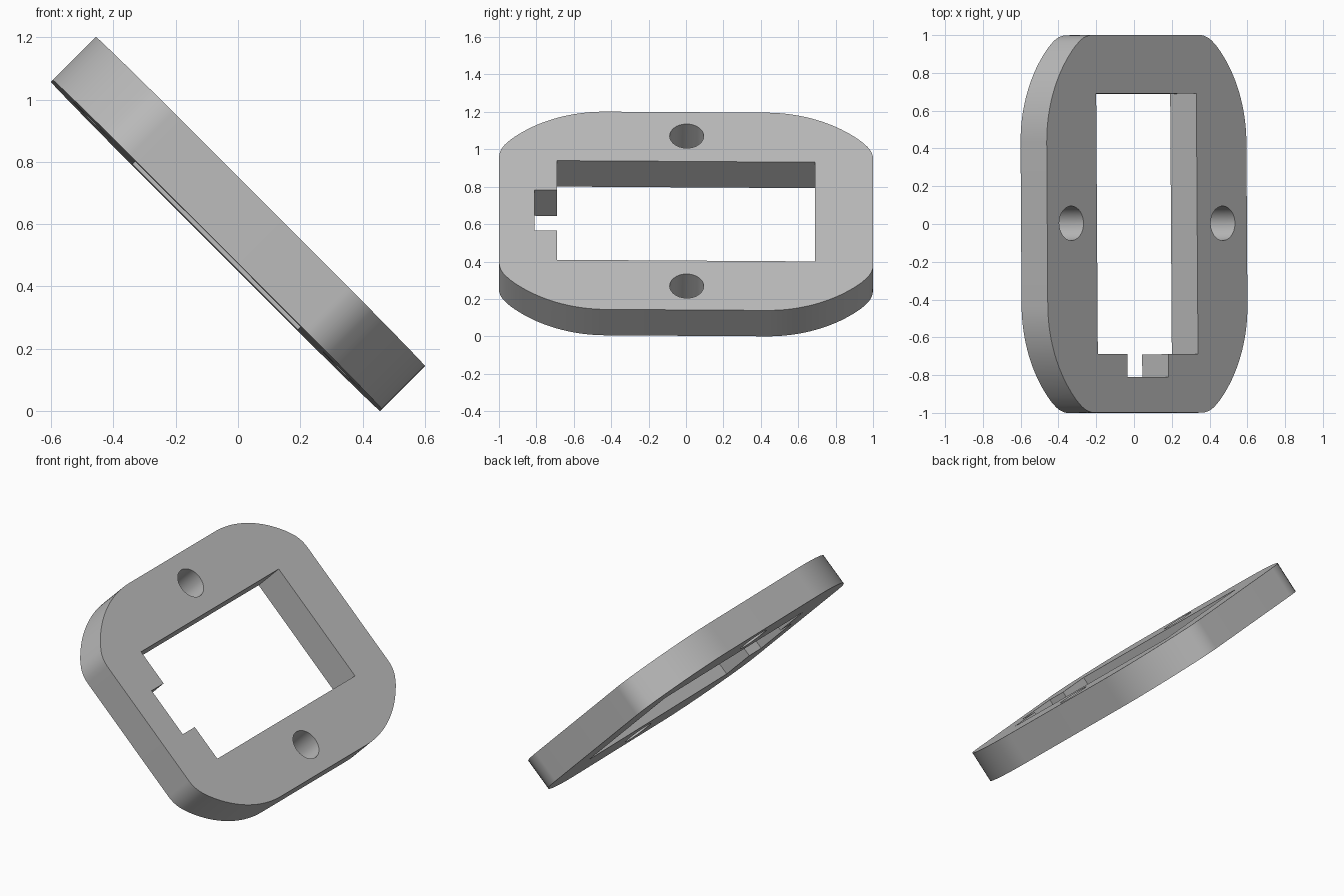
import bpy
import bmesh
from math import sin, cos, pi, radians, atan2
from mathutils import Matrix

old = bpy.data.objects.get("Cube")
if old:
    bpy.data.objects.remove(old, do_unlink=True)

HALF_U, HALF_V, THICK = 0.7475, 1.0, 0.196
SIDE_R, CORNER_R = 0.707, 0.17

grey = bpy.data.materials.new("plain grey")
grey.use_nodes = True
colour = (0.5, 0.5, 0.5, 1)
grey.diffuse_color = colour
grey.node_tree.nodes["Principled BSDF"].inputs["Base Color"].default_value = colour


def arc(cx, cy, r, a0, a1, n):
    return [(cx + r * cos(a0 + (a1 - a0) * i / n),
             cy + r * sin(a0 + (a1 - a0) * i / n)) for i in range(n + 1)]


# Outline quarter: a broad side arc running into a tight corner arc
side_c = (HALF_U - SIDE_R, 0.43)
corner_c = (0.396, HALF_V - CORNER_R)
meet = atan2(corner_c[1] - side_c[1], corner_c[0] - side_c[0])
quarter = arc(*side_c, SIDE_R, 0, meet, 20)[:-1] + arc(*corner_c, CORNER_R, meet, pi / 2, 12)
half = quarter + [(-x, y) for x, y in reversed(quarter)]
outline = half + [(-x, -y) for x, y in half]

# Rectangular window with a notch in its front end
wu, wv, nu, nv = 0.375, 0.69, 0.153, 0.81
window = [(wu, wv), (-wu, wv), (-wu, -wv), (-nu, -wv),
          (-nu, -nv), (nu, -nv), (nu, -wv), (wu, -wv)]

# Two round screw holes
holes = [arc(s * 0.567, 0.003, 0.091, 0, 2 * pi, 48)[:-1] for s in (-1, 1)]

# Filled flat curve, extruded to the plate thickness
curve = bpy.data.curves.new("plate_profile", "CURVE")
curve.dimensions = "2D"
curve.fill_mode = "BOTH"
curve.extrude = THICK / 2
for points in [outline, window] + holes:
    spline = curve.splines.new("POLY")
    spline.points.add(len(points) - 1)
    for p, (x, y) in zip(spline.points, points):
        p.co = (x, y, 0, 1)
    spline.use_cyclic_u = True

plate = bpy.data.objects.new("mounting_plate", curve)
bpy.context.collection.objects.link(plate)
bpy.ops.object.select_all(action="DESELECT")
plate.select_set(True)
bpy.context.view_layer.objects.active = plate
bpy.ops.object.convert(target="MESH")
plate = bpy.context.object
plate.name = "mounting_plate"

# Weld the walls to the faces and lean the plate over
bm = bmesh.new()
bm.from_mesh(plate.data)
bmesh.ops.remove_doubles(bm, verts=bm.verts, dist=0.0002)
bmesh.ops.recalc_face_normals(bm, faces=bm.faces)
lean = Matrix.Rotation(radians(45), 4, "Y") @ Matrix.Rotation(-0.009, 4, "X")
bm.transform(lean)
low = min(v.co.z for v in bm.verts)
bm.transform(Matrix.Translation((0, 0, -low)))
bm.to_mesh(plate.data)
bm.free()

plate.data.materials.clear()
plate.data.materials.append(grey)
bpy.ops.object.shade_smooth_by_angle(angle=radians(30))
